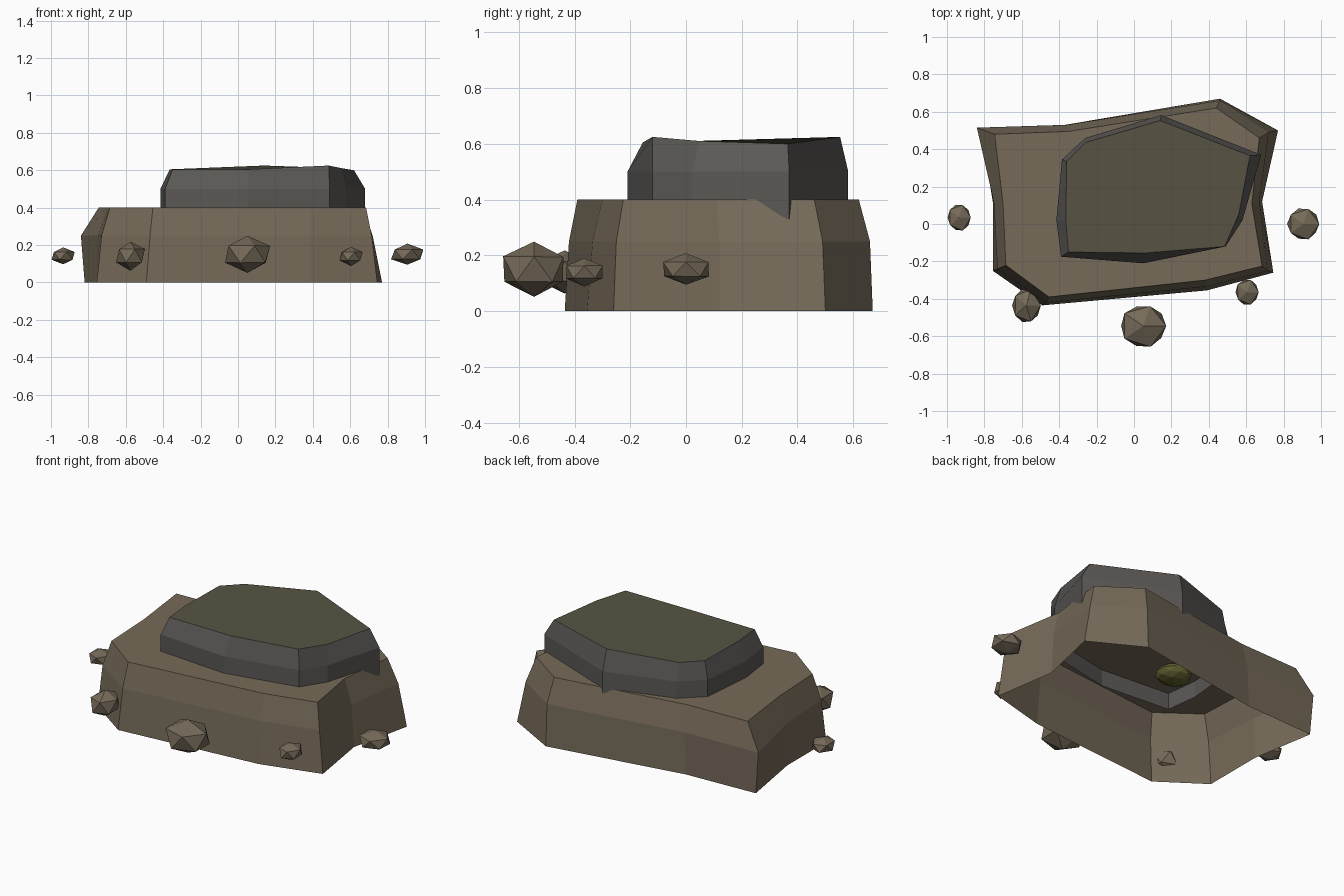
import bpy, bmesh, random
from mathutils import Vector

if "Cube" in bpy.data.objects:
    bpy.data.objects.remove(bpy.data.objects["Cube"])

random.seed(4)


def material(name, rgb):
    m = bpy.data.materials.new(name)
    m.diffuse_color = (*rgb, 1)
    m.use_nodes = True
    m.node_tree.nodes["Principled BSDF"].inputs["Base Color"].default_value = m.diffuse_color
    return m


stone = material("brown_stone", (0.18, 0.145, 0.10))
slate = material("grey_stone", (0.105, 0.098, 0.092))
moss_top = material("mossy_top", (0.095, 0.088, 0.058))
moss = material("moss", (0.12, 0.12, 0.03))


def finish(bm, name, mats):
    me = bpy.data.meshes.new(name)
    bm.to_mesh(me)
    bm.free()
    for m in mats:
        me.materials.append(m)
    ob = bpy.data.objects.new(name, me)
    bpy.context.collection.objects.link(ob)
    return ob


def slab(name, rings, mats, cap_slot=0):
    """Loft rings of (x, y, z), bottom open, flat cap on top."""
    bm = bmesh.new()
    loops = [[bm.verts.new(p) for p in r] for r in rings]
    n = len(loops[0])
    for lo, hi in zip(loops, loops[1:]):
        for i in range(n):
            j = (i + 1) % n
            bm.faces.new((lo[i], lo[j], hi[j], hi[i]))
    cap = bm.faces.new(loops[-1])
    cap.material_index = cap_slot
    return finish(bm, name, mats)


def at(z, outline):
    return [(x, y, z) for x, y in outline]


# Wide lower rock, outlines counter-clockwise from the front left
foot = [(-.49, -.435), (.39, -.355), (.745, -.26), (.685, .12), (.77, .5),
        (.46, .67), (-.37, .53), (-.82, .51), (-.755, .12), (-.755, -.25)]
waist = [(-.47, -.42), (.385, -.335), (.715, -.25), (.67, .12), (.72, .49),
         (.46, .66), (-.36, .53), (-.84, .515), (-.75, .12), (-.73, -.24)]
rim = [(-.455, -.39), (.38, -.30), (.685, -.225), (.63, .11), (.67, .46),
       (.44, .62), (-.35, .495), (-.745, .48), (-.70, .11), (-.685, -.22)]
slab("lower_rock", [at(0, foot), at(.25, waist), at(.4, rim)], [stone])

# Upper rock, sunk into the lower one
body = [(-.39, -.175), (.05, -.21), (.49, -.12), (.58, .02), (.68, .37),
        (.145, .582), (-.26, .46), (-.385, .345), (-.415, .02)]
crown = [(-.35, -.15, .605), (.06, -.155, .605), (.485, -.12, .625),
         (.56, .05, .61), (.62, .365, .60), (.14, .553, .625),
         (-.26, .435, .605), (-.36, .335, .605), (-.365, .02, .605)]
slab("upper_rock", [at(.3, body), at(.5, body), crown], [slate, moss_top], 1)


# Small faceted stones scattered around the foot
def pebble(name, centre, half, mat, detail=1):
    bm = bmesh.new()
    bmesh.ops.create_icosphere(bm, subdivisions=detail, radius=1)
    for v in bm.verts:
        v.co *= random.uniform(.97, 1.05)
        v.co = Vector(centre) + Vector([a * b for a, b in zip(v.co, half)])
    return finish(bm, name, [mat])


for i, (c, h) in enumerate([
        ((.05, -.545, .15), (.135, .125, .10)),
        ((.905, 0, .15), (.093, .093, .056)),
        ((.605, -.365, .14), (.068, .075, .05)),
        ((-.575, -.435, .143), (.083, .10, .077)),
        ((-.935, .035, .142), (.068, .078, .046))]):
    pebble(f"pebble_{i + 1}", c, h, stone)

# Moss clump hidden underneath the upper rock
pebble("moss_clump", (-.25, .04, .37), (.10, .10, .05), moss, 2)
